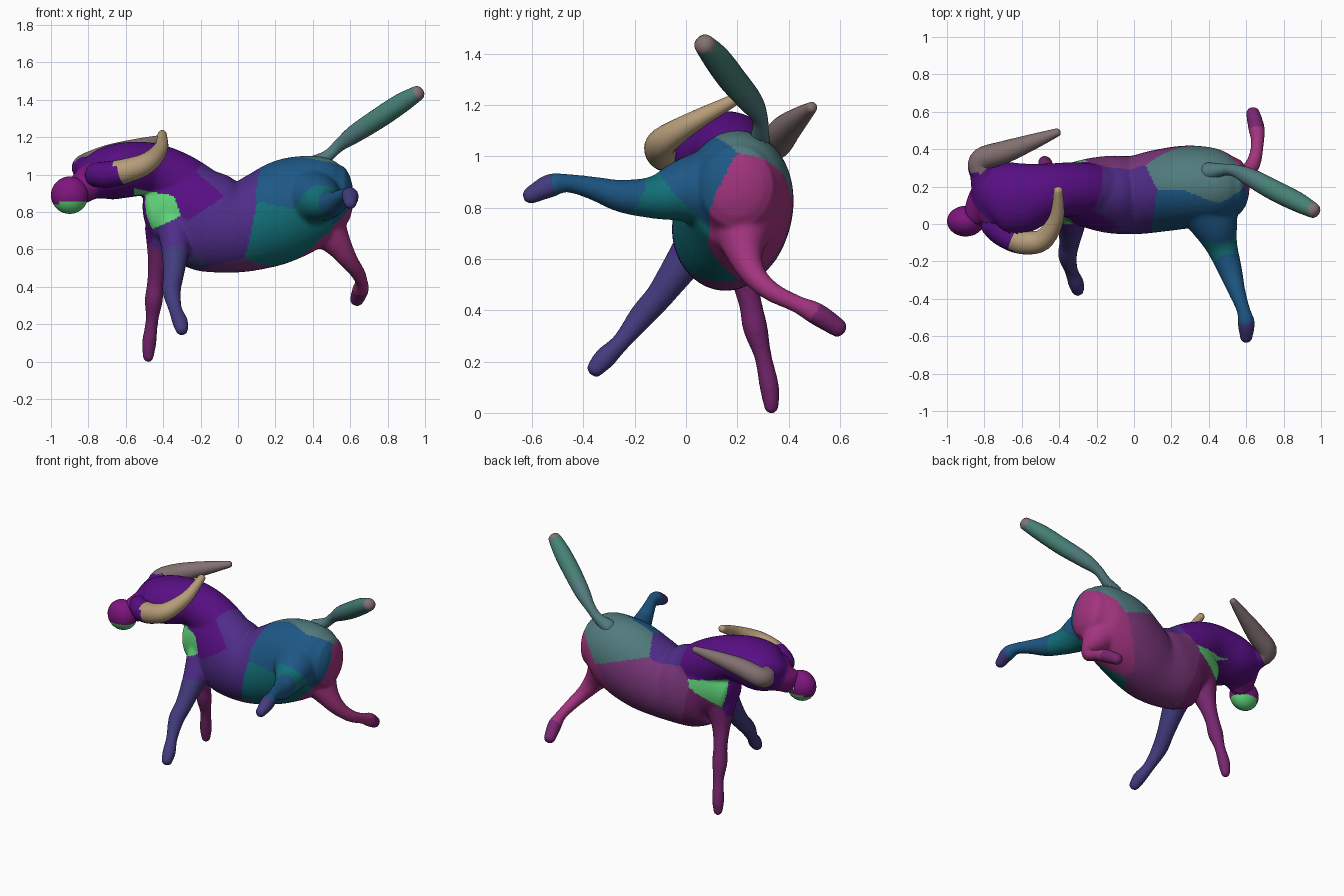
import bpy, bmesh, math
from mathutils import Vector

if "Cube" in bpy.data.objects:
    bpy.data.objects.remove(bpy.data.objects["Cube"])


def material(name, rgb):
    m = bpy.data.materials.new(name)
    m.diffuse_color = [(c / 255) ** 2.2 for c in rgb] + [1]
    m.use_nodes = True
    m.node_tree.nodes["Principled BSDF"].inputs["Base Color"].default_value = m.diffuse_color
    return m


MATS = {n: material(n, c) for n, c in {
    "purple": (88, 22, 130), "violet": (80, 48, 135), "plum": (122, 58, 122),
    "magenta": (160, 55, 125), "blue": (35, 88, 132), "teal": (25, 112, 120),
    "slate": (82, 122, 125), "green": (95, 210, 120), "indigo": (68, 62, 125),
    "berry": (118, 42, 110), "tan": (180, 155, 120), "taupe": (130, 112, 112),
    "jade": (72, 128, 118), "pink": (125, 28, 125)}.items()}


def spline(pts, t):
    """Catmull-Rom sample of equal-length tuples."""
    i = min(int(t), len(pts) - 2)
    f = t - i
    a, b, c, d = (pts[max(0, min(len(pts) - 1, i + k))] for k in (-1, 0, 1, 2))
    return [0.5 * (2 * q + (r - p) * f + (2 * p - 5 * q + 4 * r - s) * f * f
                   + (3 * q - p - 3 * r + s) * f ** 3) for p, q, r, s in zip(a, b, c, d)]


def tube(bm, pts, ref, sides=24, sub=5, cap=0.8):
    """Round-ended loft; each point is x, y, z, half width[, half height]."""
    pts = [p if len(p) == 5 else (*p, p[3]) for p in pts]
    n = (len(pts) - 1) * sub
    samples = [spline(pts, i / sub) for i in range(n + 1)]
    centres = [Vector(s[:3]) for s in samples]
    sections = []
    for i, s in enumerate(samples):
        tan = (centres[min(i + 1, n)] - centres[max(i - 1, 0)]).normalized()
        sections.append((centres[i], tan, s[3], s[4]))

    def end(sec, sign):
        c, t, w, h = sec
        return [(c + t * sign * cap * min(w, h) * math.sin(a), t, w * math.cos(a), h * math.cos(a))
                for a in (math.radians(k) for k in (25, 50, 70, 84))]
    sections = end(sections[0], -1)[::-1] + sections + end(sections[-1], 1)
    rings = []
    for c, t, w, h in sections:
        up = (Vector(ref) - t * t.dot(Vector(ref))).normalized()
        side = up.cross(t)
        rings.append([bm.verts.new(c + side * w * math.cos(a) + up * h * math.sin(a))
                      for a in (2 * math.pi * k / sides for k in range(sides))])
    for r, q in zip(rings, rings[1:]):
        for k in range(sides):
            j = (k + 1) % sides
            bm.faces.new((r[k], r[j], q[j], q[k]))
    bm.faces.new(rings[0][::-1])
    bm.faces.new(rings[-1])


def finish(bm, name, trim=None):
    """Make an object, dropping geometry buried well inside the trim object."""
    bmesh.ops.recalc_face_normals(bm, faces=bm.faces)
    if trim:
        buried = []
        for v in bm.verts:
            ok, loc, nor, _ = trim.closest_point_on_mesh(v.co)
            if ok and (v.co - loc).dot(nor) < -.012:
                buried.append(v)
        bmesh.ops.delete(bm, geom=buried, context='VERTS')
    me = bpy.data.meshes.new(name)
    bm.to_mesh(me)
    bm.free()
    ob = bpy.data.objects.new(name, me)
    bpy.context.collection.objects.link(ob)
    return ob


def paint(ob, seeds):
    """Give every face the colour of its nearest seed point."""
    names = list(dict.fromkeys(s[0] for s in seeds))
    for n in names:
        ob.data.materials.append(MATS[n])
    for p in ob.data.polygons:
        p.use_smooth = True
        best = min(seeds, key=lambda s: (p.center - Vector(s[1])).length_squared)
        p.material_index = names.index(best[0])


skin = bmesh.new()
# torso
tube(skin, [(-.445, .17, .78, .12, .15), (-.3, .17, .80, .17, .245), (-.15, .16, .745, .205, .268),
            (0, .155, .715, .21, .238), (.15, .18, .76, .22, .258), (.3, .2, .83, .22, .264),
            (.45, .2, .875, .2, .23), (.54, .2, .88, .155, .175)], (0, 0, 1), 36, cap=.5)
# neck, head and brow
tube(skin, [(-.1, .17, .83, .14, .14), (-.3, .185, .95, .145, .155), (-.45, .175, 1.025, .15, .142),
            (-.6, .14, 1.025, .19, .148), (-.72, .13, .995, .185, .137),
            (-.8, .09, .95, .12, .09), (-.85, .05, .915, .07, .08)], (0, 0, 1), 28, cap=.3)
tube(skin, [(-.75, .04, 1.0, .075), (-.785, .16, 1.01, .08), (-.81, .29, 1.03, .068)], (0, 0, 1))
# front legs
tube(skin, [(-.34, .1, .74, .10), (-.335, 0, .6, .075), (-.345, -.1, .46, .055), (-.355, -.17, .38, .05),
            (-.335, -.25, .28, .036), (-.31, -.315, .215, .042), (-.3, -.355, .17, .034)], (1, 0, 0))
tube(skin, [(-.40, .19, .7, .10), (-.425, .22, .55, .058), (-.44, .25, .43, .045), (-.45, .27, .33, .048),
            (-.46, .3, .22, .034), (-.475, .325, .1, .038), (-.48, .333, .02, .028)], (1, 0, 0))
# kicked-out hind legs
tube(skin, [(.38, .14, .87, .19), (.43, 0, .865, .13), (.47, -.12, .84, .085), (.515, -.25, .845, .064),
            (.55, -.36, .875, .046), (.585, -.46, .895, .036), (.60, -.53, .885, .046),
            (.6, -.61, .845, .033)], (0, 0, 1))
tube(skin, [(.42, .22, .78, .16), (.525, .225, .64, .08), (.59, .26, .545, .05), (.64, .33, .475, .039),
            (.66, .43, .425, .034), (.655, .51, .385, .044), (.635, .595, .33, .037)], (1, 0, 0))
body = finish(skin, "body_and_legs")

# fuse the parts into one smooth skin
rm = body.modifiers.new("fuse", 'REMESH')
rm.mode = 'VOXEL'
rm.voxel_size = .011
sm = body.modifiers.new("soften", 'SMOOTH')
sm.factor = .5
sm.iterations = 4
fused = bpy.data.meshes.new_from_object(body.evaluated_get(bpy.context.evaluated_depsgraph_get()))
body.modifiers.clear()
body.data = fused
paint(body, [
    ("purple", (-.6, .15, 1.05)), ("purple", (-.3, .18, 1.05)), ("pink", (-.86, .04, .9)),
    ("purple", (-.4, .05, .98)), ("purple", (-.4, .32, .98)), ("purple", (-.75, .2, 1.05)),
    ("purple", (-.24, .0, .9)), ("purple", (-.5, .17, .78)), ("purple", (-.7, .1, .92)),
    ("green", (-.43, .04, .82)), ("green", (-.42, .31, .82)),
    ("violet", (-.12, -.04, .72)), ("violet", (-.35, .05, .66)), ("violet", (-.1, .12, .98)),
    ("plum", (-.12, .36, .75)), ("plum", (0, .22, .48)), ("plum", (.2, .4, .75)), ("berry", (-.35, .3, .7)),
    ("blue", (.32, .05, .98)), ("teal", (.25, -.02, .64)), ("blue", (.5, .05, .92)), ("teal", (.47, -.1, .78)),
    ("blue", (.54, -.3, .88)), ("blue", (.58, -.42, .88)), ("indigo", (.6, -.62, .85)),
    ("slate", (.42, .28, 1.08)), ("slate", (.3, .35, 1.03)), ("magenta", (.58, .25, .82)),
    ("magenta", (.45, .3, .65)), ("magenta", (.64, .4, .45)), ("berry", (.63, .6, .33)),
    ("indigo", (-.34, -.05, .5)), ("indigo", (-.3, -.3, .22)),
    ("berry", (-.43, .23, .5)), ("berry", (-.47, .32, .1))])
bpy.context.view_layer.update()

# tail
bm = bmesh.new()
tube(bm, [(.4, .28, 1.05, .05), (.48, .29, 1.1, .032), (.54, .285, 1.155, .033), (.62, .25, 1.215, .048),
          (.75, .18, 1.3, .055), (.87, .12, 1.38, .053), (.96, .072, 1.435, .041)], (0, 1, 0))
paint(finish(bm, "tail", body), [("slate", (.55, .28, 1.16)), ("jade", (.85, .13, 1.37)),
                                 ("taupe", (1.06, .03, 1.5))])

# swept-back horns
bm = bmesh.new()
tube(bm, [(-.76, .0, 1.0, .065), (-.7, -.05, 1.0, .07), (-.6, -.095, 1.02, .066),
          (-.49, -.085, 1.06, .057), (-.415, .03, 1.135, .04), (-.405, .18, 1.215, .024)], (0, 0, 1))
paint(finish(bm, "left_horn", body), [("tan", (-.54, -.1, 1.08)), ("tan", (-.41, .1, 1.18)),
                                      ("purple", (-.73, -.04, .99))])
bm = bmesh.new()
tube(bm, [(-.76, .2, 1.02, .065), (-.815, .28, 1.03, .066), (-.81, .345, 1.05, .064), (-.69, .385, 1.1, .06),
          (-.54, .44, 1.15, .042), (-.41, .49, 1.19, .022)], (0, 0, 1))
paint(finish(bm, "right_horn", body), [("taupe", (-.6, .4, 1.12)), ("taupe", (-.8, .36, 1.05)),
                                       ("purple", (-.82, .22, 1.0))])

# round muzzle with a green chin
bm = bmesh.new()
bmesh.ops.create_uvsphere(bm, u_segments=28, v_segments=18, radius=1)
for v in bm.verts:
    v.co = Vector((-.9 + v.co.x * .1, .015 + v.co.y * .082, .89 + v.co.z * .1))
paint(finish(bm, "muzzle", body), [("pink", (-.9, .015, .95)), ("green", (-.88, .015, .76))])
